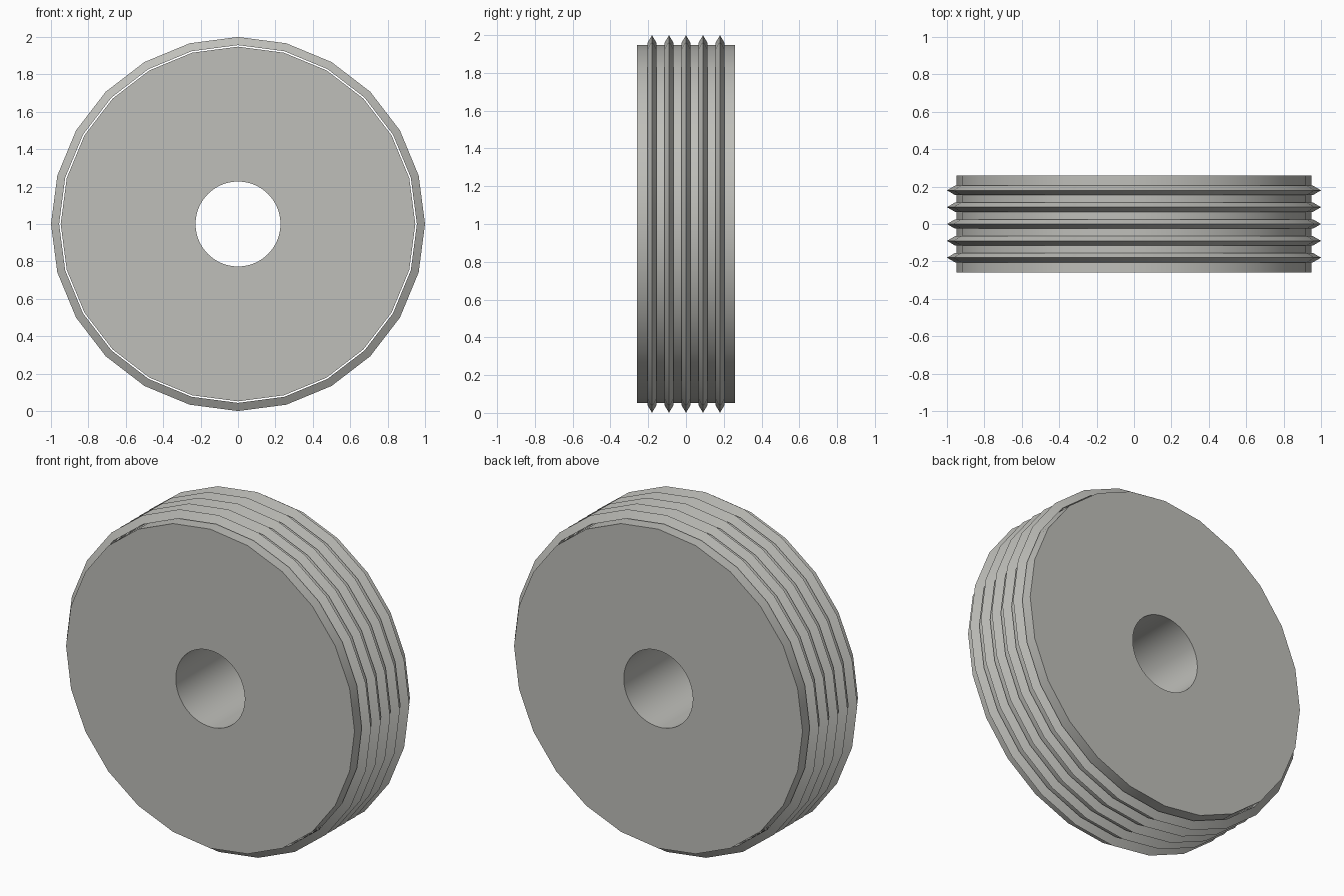
import bpy, bmesh
from math import pi, sin, cos
from mathutils import Matrix

cube = bpy.data.objects.get("Cube")
if cube:
    bpy.data.objects.remove(cube, do_unlink=True)

SIDES = 24
BODY_R, HOLE_R, HALF_DEPTH = 0.948, 0.227, 0.26
RIDGE_R, RIDGE_SIZE, RIDGE_GAP = 0.971, 0.029, 0.09

grey = bpy.data.materials.new("warm grey")
grey.use_nodes = True
colour = (0.52, 0.52, 0.49, 1)
grey.diffuse_color = colour
grey.node_tree.nodes["Principled BSDF"].inputs["Base Color"].default_value = colour


def finish(name, bm):
    """Turn a bmesh into a smooth object with sharp rims, centred at z = 1."""
    bmesh.ops.recalc_face_normals(bm, faces=bm.faces)
    mesh = bpy.data.meshes.new(name)
    bm.to_mesh(mesh)
    bm.free()
    mesh.materials.append(grey)
    obj = bpy.data.objects.new(name, mesh)
    obj.location.z = 1
    bpy.context.collection.objects.link(obj)
    bpy.ops.object.select_all(action="DESELECT")
    obj.select_set(True)
    bpy.context.view_layer.objects.active = obj
    bpy.ops.object.shade_smooth_by_angle()


# Wheel body: a faceted disc with a round axle hole
bm = bmesh.new()
for radius, count in ((BODY_R, SIDES), (HOLE_R, 64)):
    ring = [bm.verts.new((radius * cos(2 * pi * i / count), -HALF_DEPTH,
                          radius * sin(2 * pi * i / count))) for i in range(count)]
    for a, b in zip(ring, ring[1:] + ring[:1]):
        bm.edges.new((a, b))
fill = bmesh.ops.triangle_fill(bm, edges=bm.edges[:], use_beauty=True)
faces = [g for g in fill["geom"] if isinstance(g, bmesh.types.BMFace)]
back = bmesh.ops.extrude_face_region(bm, geom=faces, use_keep_orig=True)
moved = [g for g in back["geom"] if isinstance(g, bmesh.types.BMVert)]
bmesh.ops.translate(bm, verts=moved, vec=(0, 2 * HALF_DEPTH, 0))
finish("wheel_body", bm)

# Tread: five pointed rings of triangular section, just clear of the body
for n in range(5):
    bm = bmesh.new()
    tri = [bm.verts.new((RIDGE_R + RIDGE_SIZE * cos(a), RIDGE_SIZE * sin(a), 0))
           for a in (0, 2 * pi / 3, 4 * pi / 3)]
    edges = [bm.edges.new((tri[i], tri[i - 1])) for i in range(3)]
    bmesh.ops.spin(bm, geom=tri + edges, cent=(0, 0, 0), axis=(0, 1, 0),
                   angle=2 * pi, steps=SIDES, use_merge=True)
    bmesh.ops.remove_doubles(bm, verts=bm.verts, dist=0.0001)
    bm.transform(Matrix.Translation((0, (n - 2) * RIDGE_GAP, 0)))
    finish(f"tread_ridge_{n + 1}", bm)
